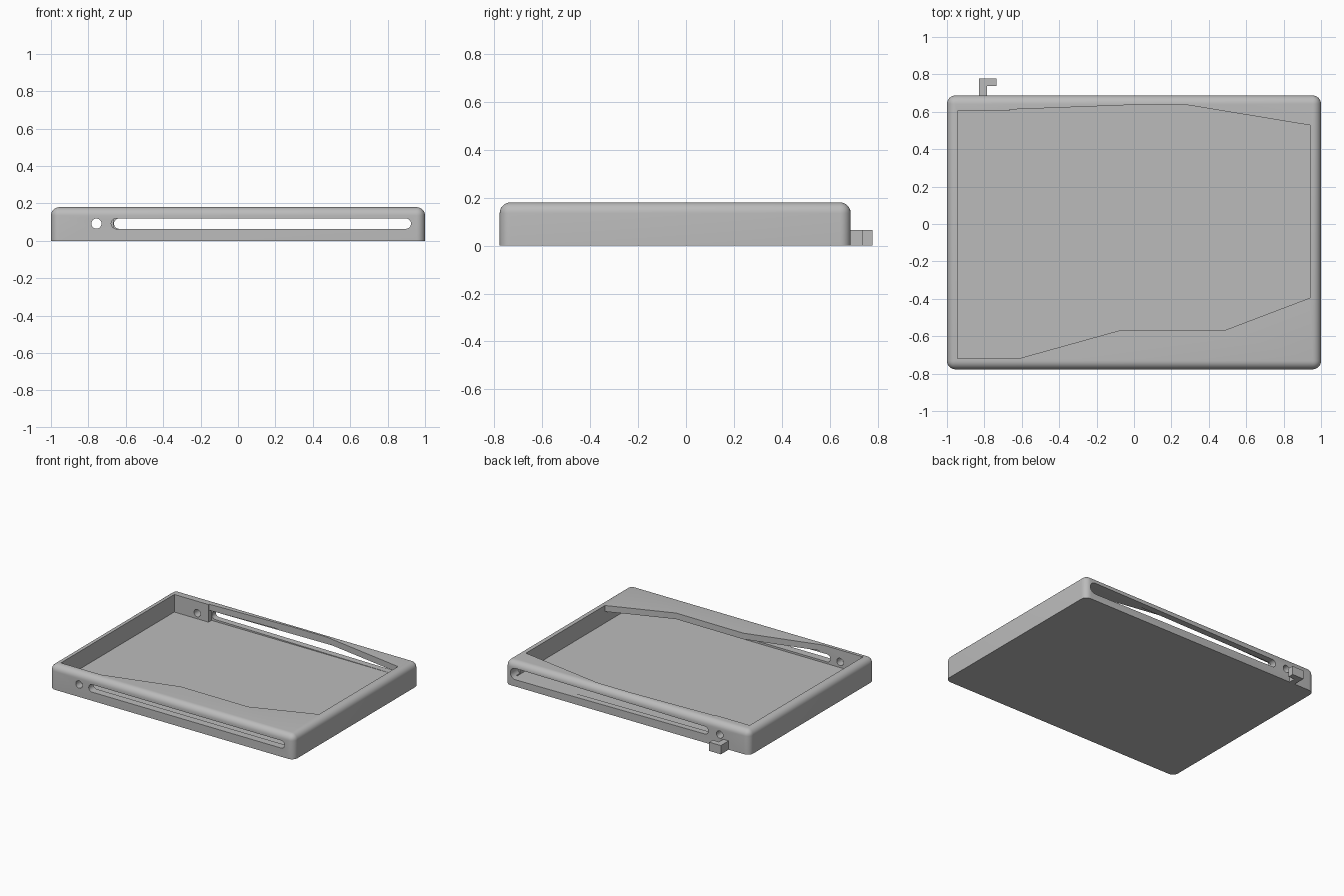
import bpy, bmesh, math
from mathutils import Vector

if "Cube" in bpy.data.objects:
    bpy.data.objects.remove(bpy.data.objects["Cube"], do_unlink=True)

grey = bpy.data.materials.new("plain grey")
grey.use_nodes = True
grey.diffuse_color = (0.5, 0.5, 0.5, 1)
grey.node_tree.nodes["Principled BSDF"].inputs["Base Color"].default_value = (0.5, 0.5, 0.5, 1)


def prism(name, points, direction):
    """Extrude a closed outline along a direction."""
    bm = bmesh.new()
    face = bm.faces.new([bm.verts.new(p) for p in points])
    out = bmesh.ops.extrude_face_region(bm, geom=[face])
    moved = [v for v in out["geom"] if isinstance(v, bmesh.types.BMVert)]
    bmesh.ops.translate(bm, verts=moved, vec=Vector(direction))
    bmesh.ops.recalc_face_normals(bm, faces=bm.faces)
    mesh = bpy.data.meshes.new(name)
    bm.to_mesh(mesh)
    bm.free()
    mesh.materials.append(grey)
    obj = bpy.data.objects.new(name, mesh)
    bpy.context.collection.objects.link(obj)
    return obj


def plan(name, outline, z0, z1):
    return prism(name, [(x, y, z0) for x, y in outline], (0, 0, z1 - z0))


def rect(x0, x1, y0, y1):
    return [(x0, y0), (x1, y0), (x1, y1), (x0, y1)]


def slot(name, xa, ra, xb, rb, y0, y1, z=0.092, steps=12):
    """Round-ended slot running along x, cut through in y."""
    points = []
    for cx, r, start in ((xb, rb, -math.pi / 2), (xa, ra, math.pi / 2)):
        for i in range(steps + 1):
            a = start + math.pi * i / steps
            points.append((cx + r * math.cos(a), y0, z + r * math.sin(a)))
    return prism(name, points, (0, y1 - y0, 0))


# Tray body with rounded upright corners and top rim
tray = plan("tray_body", rect(-1, 1, -0.777, 0.687), 0, 0.18)
bm = bmesh.new()
bm.from_mesh(tray.data)
rounded = [e for e in bm.edges if max(v.co.z for v in e.verts) > 0.1]
bmesh.ops.bevel(bm, geom=rounded, offset=0.045, segments=7, profile=0.5, affect='EDGES')
bm.to_mesh(tray.data)
bm.free()

# Irregular opening in the top, and the hollow reaching under its lip
opening = [(-0.945, 0.605), (-0.665, 0.605), (-0.665, 0.612), (0, 0.637), (0.28, 0.637),
           (0.94, 0.528), (0.94, -0.395), (0.48, -0.57), (-0.07, -0.567),
           (-0.62, -0.72), (-0.945, -0.72)]
cutters = [
    plan("opening_cutter", opening, 0.05, 0.3),
    plan("hollow_cutter", rect(-0.665, 0.94, -0.72, 0.64), 0.05, 0.135),
    slot("front_slot_cutter", -0.65, 0.028, 0.897, 0.028, -0.9, -0.6),
    slot("back_slot_cutter", -0.635, 0.028, 0.915, 0.042, 0.6, 0.8),
]

# Small round holes beside the slots
for side, y0, y1 in (("front", -0.9, -0.6), ("back", 0.55, 0.8)):
    bpy.ops.mesh.primitive_cylinder_add(vertices=24, radius=0.027, depth=y1 - y0,
                                        location=(-0.757, (y0 + y1) / 2, 0.092),
                                        rotation=(math.pi / 2, 0, 0))
    cutters.append(bpy.context.object)
    cutters[-1].name = side + "_hole_cutter"
    cutters[-1].data.materials.append(grey)

for cutter in cutters:
    mod = tray.modifiers.new(cutter.name, 'BOOLEAN')
    mod.operation = 'DIFFERENCE'
    mod.solver = 'EXACT'
    mod.object = cutter

# Bake the cuts and drop the cutters
bpy.context.view_layer.update()
graph = bpy.context.evaluated_depsgraph_get()
cut_mesh = bpy.data.meshes.new_from_object(tray.evaluated_get(graph))
tray.modifiers.clear()
tray.data = cut_mesh
for cutter in cutters:
    bpy.data.objects.remove(cutter, do_unlink=True)

# Small L-shaped hook on the back
hook = plan("back_hook", [(-0.83, 0.68), (-0.785, 0.68), (-0.785, 0.737), (-0.735, 0.737),
                          (-0.735, 0.778), (-0.83, 0.778)], 0, 0.065)

# Smooth the rounded rim and keep the cut edges crisp
bpy.ops.object.select_all(action='DESELECT')
tray.select_set(True)
bpy.context.view_layer.objects.active = tray
bpy.ops.object.shade_smooth_by_angle(angle=math.radians(30))
